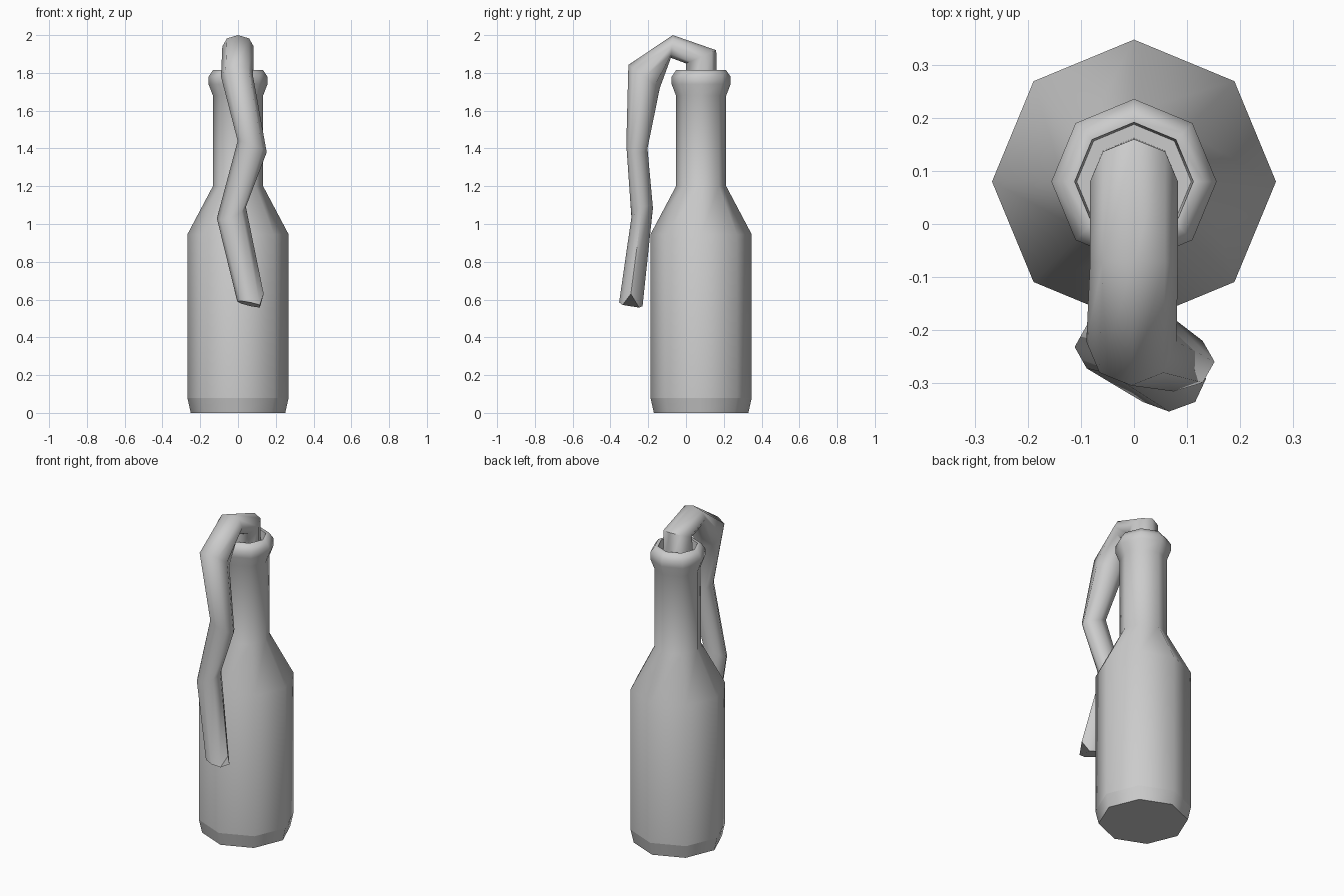
import bpy, bmesh
from math import cos, sin, pi, radians
from mathutils import Vector

cube = bpy.data.objects.get("Cube")
if cube:
    bpy.data.objects.remove(cube, do_unlink=True)

SIDES = 8
AXIS_Y = 0.08

grey = bpy.data.materials.new("plain_grey")
grey.use_nodes = True
grey.diffuse_color = (0.6, 0.6, 0.6, 1)
grey.node_tree.nodes["Principled BSDF"].inputs["Base Color"].default_value = (0.6, 0.6, 0.6, 1)


def loft(name, rings, sharp_rings=(), notch=0.0):
    """Skin octagonal rings, each given as centre, sideways axis and outward axis."""
    bm = bmesh.new()
    loops = []
    for centre, side, out in rings:
        loops.append([bm.verts.new(Vector(centre) + Vector(side) * cos(a) + Vector(out) * sin(a))
                      for a in (2 * pi * i / SIDES for i in range(SIDES))])
    loops[-1][0].co.z += notch
    for low, high in zip(loops, loops[1:]):
        for i in range(SIDES):
            j = (i + 1) % SIDES
            bm.faces.new((low[i], low[j], high[j], high[i]))
    bm.faces.new(loops[0][::-1])
    bm.faces.new(loops[-1])
    bmesh.ops.recalc_face_normals(bm, faces=bm.faces[:])
    sharp = {frozenset((loops[r][i].index, loops[r][(i + 1) % SIDES].index))
             for r in sharp_rings for i in range(SIDES) if not bm.verts.index_update()}
    mesh = bpy.data.meshes.new(name)
    bm.to_mesh(mesh)
    bm.free()
    mesh.materials.append(grey)
    obj = bpy.data.objects.new(name, mesh)
    bpy.context.collection.objects.link(obj)
    bpy.ops.object.select_all(action='DESELECT')
    bpy.context.view_layer.objects.active = obj
    obj.select_set(True)
    bpy.ops.object.shade_smooth_by_angle(angle=radians(60))
    for edge in mesh.edges:
        if frozenset(edge.vertices) in sharp:
            edge.use_edge_sharp = True
    return obj


# Bottle: radius and height from the base, over the lip and into the mouth
profile = [(0.25, 0), (0.268, 0.08), (0.268, 0.945), (0.133, 1.2), (0.133, 1.68),
           (0.156, 1.74), (0.156, 1.78), (0.132, 1.815), (0.112, 1.815), (0.108, 1.76)]
loft("bottle", [((0, AXIS_Y, z), (r, 0, 0), (0, r, 0)) for r, z in profile], sharp_rings=(1,))

# Rag: plugged into the mouth, bent over the lip and hanging down the front
loft("rag", [
    ((0, AXIS_Y, 1.7), (0.083, 0, 0), (0, 0.083, 0)),
    ((0, AXIS_Y, 1.885), (0.083, 0, 0), (0, 0.08, 0.035)),
    ((0, -0.075, 1.94), (0.083, 0, 0), (0, 0.005, 0.06)),
    ((-0.005, -0.222, 1.78), (0.085, 0, 0), (0, -0.083, 0.062)),
    ((0.075, -0.26, 1.41), (0.077, 0, -0.03), (0, -0.056, 0.01)),
    ((-0.035, -0.232, 1.06), (0.077, 0, 0.03), (0, -0.057, -0.025)),
    ((0.066, -0.292, 0.575), (0.07, 0, -0.015), (0, -0.062, 0.01)),
], notch=0.07)
